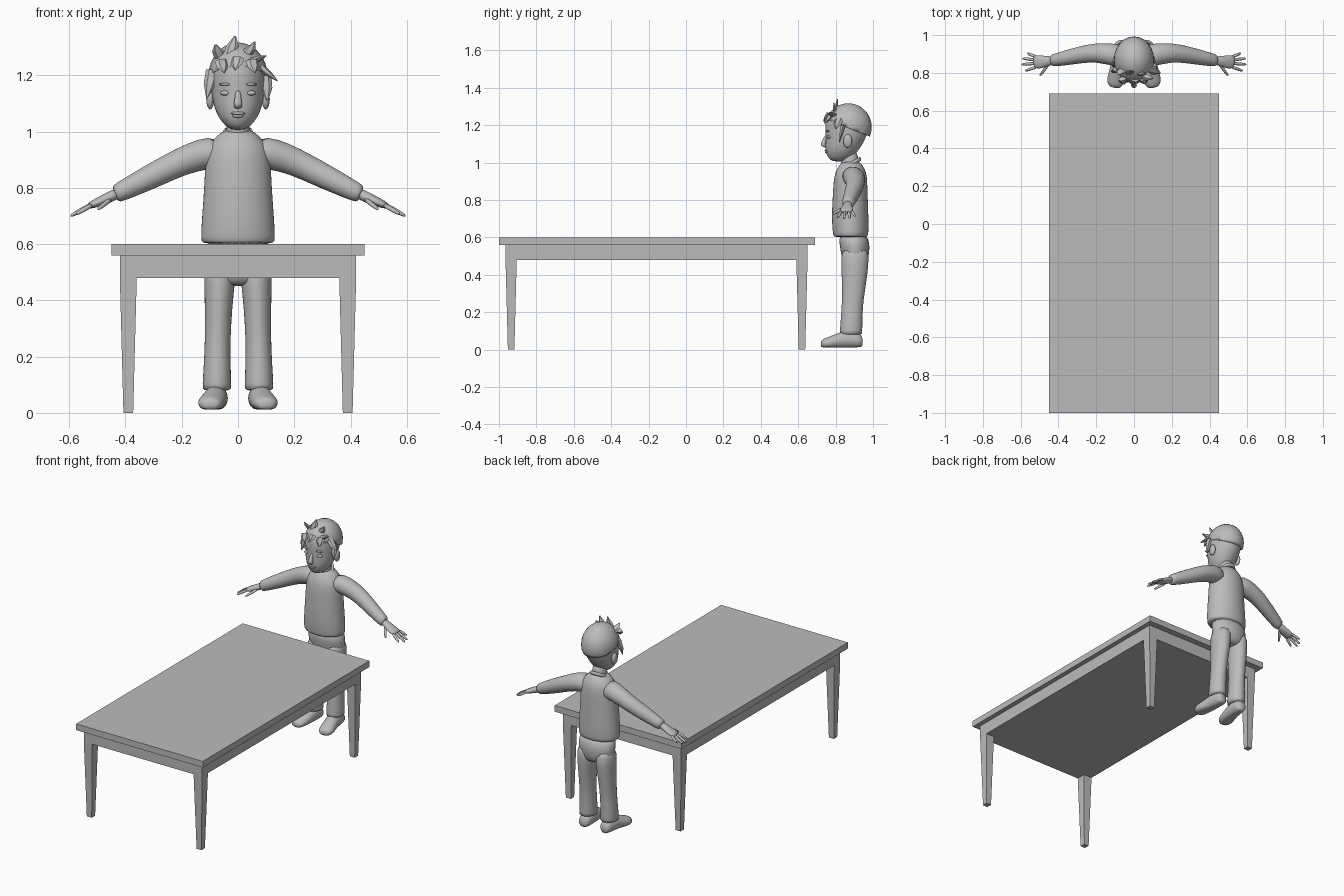
import bpy, bmesh
from math import sin, cos, pi
from mathutils import Vector, Matrix

cube = bpy.data.objects.get("Cube")
if cube:
    bpy.data.objects.remove(cube)

GREY = (0.5, 0.5, 0.5, 1)
grey = bpy.data.materials.new("plain_grey")
grey.use_nodes = True
grey.diffuse_color = GREY
grey.node_tree.nodes["Principled BSDF"].inputs["Base Color"].default_value = GREY


def finish(name, bm, smooth=False, subsurf=0):
    bmesh.ops.recalc_face_normals(bm, faces=bm.faces[:])
    for f in bm.faces:
        f.smooth = smooth
    mesh = bpy.data.meshes.new(name)
    bm.to_mesh(mesh)
    bm.free()
    mesh.materials.append(grey)
    ob = bpy.data.objects.new(name, mesh)
    bpy.context.collection.objects.link(ob)
    if subsurf:
        ob.modifiers.new("Round", "SUBSURF").levels = subsurf
        ob.modifiers["Round"].render_levels = subsurf
    return ob


def box(name, lo, hi, taper=1.0):
    """Box between two corners, its bottom face scaled by taper."""
    bm = bmesh.new()
    lo, hi = Vector(lo), Vector(hi)
    mid, size = (lo + hi) / 2, hi - lo
    for v in bmesh.ops.create_cube(bm, size=1)["verts"]:
        k = taper if v.co.z < 0 else 1
        v.co = mid + Vector((v.co.x * size.x * k, v.co.y * size.y * k, v.co.z * size.z))
    return finish(name, bm)


def loft(name, rings, side=1, n=16, smooth=True):
    """Skin of elliptical rings (x, y, z, half width, half depth)."""
    bm = bmesh.new()
    pts = [Vector((r[0] * side, r[1], r[2])) for r in rings]
    d = (pts[-1] - pts[0]).normalized()
    if abs(d.z) > 0.8:
        u, v = Vector((1, 0, 0)), Vector((0, 1, 0))
    else:
        u = d.cross(Vector((0, 0, 1))).normalized()
        v = u.cross(d)
    loops = []
    for p, r in zip(pts, rings):
        loops.append([bm.verts.new(p + u * r[3] * cos(2 * pi * i / n) + v * r[4] * sin(2 * pi * i / n))
                      for i in range(n)])
    for a, b in zip(loops, loops[1:]):
        for i in range(n):
            j = (i + 1) % n
            bm.faces.new((a[i], a[j], b[j], b[i]))
    bm.faces.new(loops[0])
    bm.faces.new(loops[-1])
    return finish(name, bm, smooth, 1 if smooth else 0)


def ellipsoid(name, center, radii, cut=None):
    bm = bmesh.new()
    m = Matrix.Translation(center) @ Matrix.Diagonal((*radii, 1))
    bmesh.ops.create_uvsphere(bm, u_segments=24, v_segments=14, radius=1, matrix=m)
    if cut:
        bmesh.ops.bisect_plane(bm, geom=bm.verts[:] + bm.edges[:] + bm.faces[:],
                               plane_co=cut[0], plane_no=cut[1], clear_inner=True)
        bmesh.ops.holes_fill(bm, edges=[e for e in bm.edges if e.is_boundary])
    return finish(name, bm, True)


def profile(rows):
    """Upright rings from (z, front y, back y, half width)."""
    return [(0, (f + b) / 2, z, w, (b - f) / 2) for z, f, b, w in rows]


# Table
box("table_top", (-.45, -1, .56), (.45, .69, .60))
box("table_apron", (-.42, -.965, .48), (.42, .65, .56))
for x in (-.42, .36):
    for y in (-.965, .59):
        box("table_leg", (x, y, 0), (x + .06, y + .06, .48), .58)

# Head, neck and face
loft("head", profile([
    (1.005, .785, .85, .022), (1.02, .762, .88, .046), (1.05, .748, .91, .07),
    (1.09, .744, .94, .087), (1.14, .748, .968, .095), (1.2, .74, .978, .1),
    (1.25, .752, .97, .095), (1.29, .785, .94, .07), (1.305, .83, .9, .03)]), n=24)
loft("neck", profile([(.95, .83, .93, .045), (1.0, .826, .922, .043), (1.07, .826, .92, .043)]))
loft("nose", [(0, .752, 1.15, .009, .008), (0, .738, 1.115, .012, .012),
              (0, .731, 1.095, .018, .017), (0, .745, 1.08, .012, .01)], n=10)
ellipsoid("upper_lip", (0, .751, 1.065), (.025, .01, .006))
ellipsoid("lower_lip", (0, .753, 1.055), (.02, .01, .006))
for s in (1, -1):
    ellipsoid("eye", (s * .043, .764, 1.137), (.021, .011, .009))
    ellipsoid("eyebrow", (s * .045, .757, 1.168), (.023, .008, .005))
    ellipsoid("ear", (s * .099, .865, 1.115), (.014, .024, .036))

# Hair cap and loose tufts
ellipsoid("hair_cap", (0, .868, 1.19), (.107, .125, .127),
          ((0, .868, 1.185), Vector((0, .4, 1)).normalized()))
tufts = [
    ((-.03, .80, 1.27), (-.01, .81, 1.34)), ((.02, .80, 1.26), (.06, .79, 1.32)),
    ((-.06, .82, 1.26), (-.08, .79, 1.31)), ((.05, .79, 1.25), (.1, .77, 1.27)),
    ((.08, .82, 1.23), (.14, .80, 1.18)), ((-.09, .82, 1.22), (-.11, .80, 1.12)),
    ((-.06, .77, 1.25), (-.05, .74, 1.21)), ((0, .765, 1.26), (-.01, .735, 1.22)),
    ((.05, .77, 1.25), (.06, .74, 1.21)), ((.095, .84, 1.2), (.105, .82, 1.11))]
for a, b in tufts:
    a, b = Vector(a), Vector(b)
    loft("hair_tuft", [(*a, .024, .014), (*a.lerp(b, .5), .022, .01), (*b, .003, .002)],
         n=6, smooth=False)

# Sweater body and collar
loft("sweater", profile([
    (.6, .79, .97, .126), (.61, .787, .974, .131), (.64, .782, .977, .133),
    (.72, .778, .976, .127), (.82, .784, .972, .12), (.9, .788, .97, .117),
    (.95, .797, .965, .108), (.985, .82, .945, .075), (1.01, .835, .925, .045)]), n=24)
bm = bmesh.new()
rings = []
for i in range(24):
    a = 2 * pi * i / 24
    c = Vector((.048 * cos(a), .875 + .054 * sin(a), .988 + .03 * sin(a)))
    out = Vector((cos(a), sin(a), 0))
    rings.append([bm.verts.new(c + out * .008 * cos(t * pi / 4) + Vector((0, 0, .012 * sin(t * pi / 4))))
                  for t in range(8)])
for i in range(24):
    a, b = rings[i], rings[(i + 1) % 24]
    for t in range(8):
        bm.faces.new((a[t], a[(t + 1) % 8], b[(t + 1) % 8], b[t]))
finish("collar", bm, True)

# Trouser seat
loft("trouser_seat", profile([(.45, .85, .955, .085), (.48, .835, .975, .114),
                              (.55, .822, .986, .121), (.63, .81, .97, .118)]), n=24)

# Limbs, both sides
for s in (1, -1):
    loft("sleeve", [(.05, .89, .93, .06, .06), (.12, .897, .922, .062, .058),
                    (.2, .908, .895, .051, .05), (.28, .897, .855, .046, .047),
                    (.36, .88, .815, .041, .041), (.42, .868, .785, .034, .035),
                    (.44, .865, .776, .031, .031)], s)
    loft("hand", [(.42, .867, .785, .022, .02), (.46, .862, .765, .027, .02),
                  (.5, .858, .748, .037, .016), (.535, .857, .733, .036, .012)], s)
    for root, tip in (((.515, .832, .742), (.578, .81, .705)), ((.52, .85, .742), (.598, .845, .698)),
                      ((.52, .868, .742), (.594, .877, .7)), ((.515, .884, .742), (.568, .905, .712)),
                      ((.45, .85, .762), (.5, .783, .722))):
        a, b = Vector(root), Vector(tip)
        loft("finger", [(*a, .01, .01), (*a.lerp(b, .6), .009, .009), (*b, .006, .006)], s, n=8)
    loft("trouser_leg", [(.062, .905, .56, .06, .078), (.066, .903, .45, .055, .073),
                         (.069, .9, .38, .05, .069), (.072, .892, .27, .046, .058),
                         (.074, .886, .18, .048, .058), (.075, .882, .09, .053, .062),
                         (.075, .882, .078, .051, .06)], s)
    # Shoe with a flat sole
    shoe = loft("shoe", [(.073, .945, .045, .025, .03), (.074, .925, .05, .04, .042),
                         (.078, .86, .055, .043, .05), (.086, .81, .045, .044, .042),
                         (.097, .765, .036, .049, .032), (.1, .735, .032, .04, .026),
                         (.1, .72, .028, .022, .016)], s)
    for v in shoe.data.vertices:
        v.co.z = max(v.co.z, .012)
